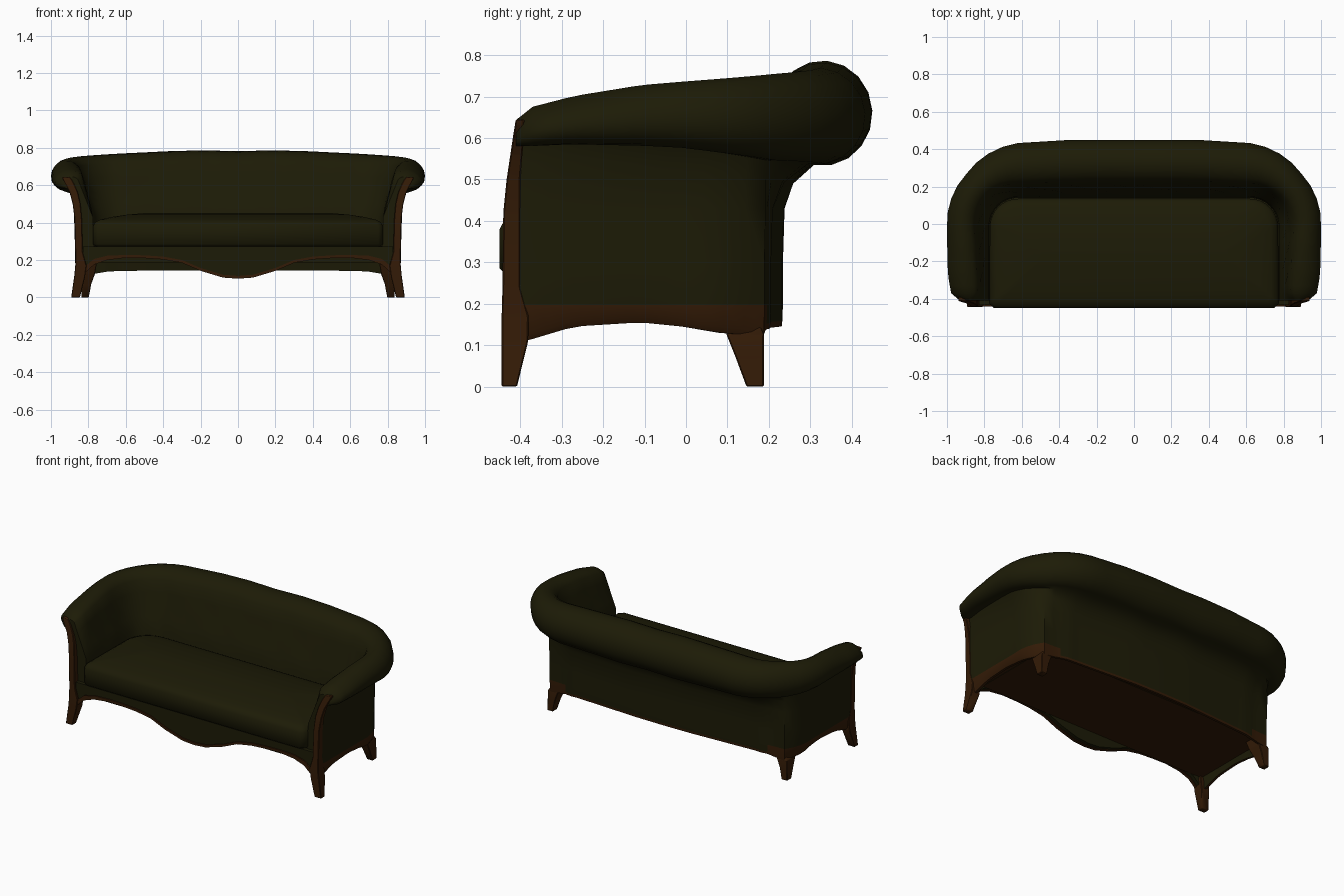
import bpy, bmesh, math

cube = bpy.data.objects.get("Cube")
if cube:
    bpy.data.objects.remove(cube, do_unlink=True)


def material(name, colour):
    mat = bpy.data.materials.new(name)
    mat.use_nodes = True
    mat.diffuse_color = (*colour, 1)
    mat.node_tree.nodes["Principled BSDF"].inputs["Base Color"].default_value = (*colour, 1)
    return mat


FABRIC = material("olive fabric", (.012, .011, .002))
WOOD = material("brown wood", (.034, .011, .002))


def finish(name, bm, mats, rule=None, angle=40):
    """Turn a bmesh into a shaded object, colouring faces by a rule."""
    bmesh.ops.recalc_face_normals(bm, faces=bm.faces[:])
    if rule:
        for f in bm.faces:
            f.material_index = int(rule(f))
    mesh = bpy.data.meshes.new(name)
    bm.to_mesh(mesh)
    bm.free()
    obj = bpy.data.objects.new(name, mesh)
    bpy.context.collection.objects.link(obj)
    for mat in mats:
        mesh.materials.append(mat)
    bpy.ops.object.select_all(action='DESELECT')
    bpy.context.view_layer.objects.active = obj
    obj.select_set(True)
    bpy.ops.object.shade_smooth_by_angle(angle=math.radians(angle))
    return obj


def loft(rings):
    """Skin a list of equal closed rings and cap both ends."""
    bm = bmesh.new()
    loops = [[bm.verts.new(p) for p in ring] for ring in rings]
    for a, b in zip(loops, loops[1:]):
        for i in range(len(a)):
            k = (i + 1) % len(a)
            bm.faces.new((a[i], a[k], b[k], b[i]))
    bm.faces.new(loops[0])
    bm.faces.new(loops[-1])
    return bm


def interp(keys, t):
    """Blend linearly between rows of (t, values...)."""
    for a, b in zip(keys, keys[1:]):
        if t <= b[0]:
            f = (t - a[0]) / (b[0] - a[0])
            return [p + (q - p) * f for p, q in zip(a[1:], b[1:])]
    return list(keys[-1][1:])


# Arms and back: one rolled section swept round a U-shaped path
# columns: path position, roll centre out, centre z, radius out, radius z
ROLL = [
    (0, .12, .615, .04, .03),
    (.1, .13, .63, .078, .047),
    (.35, .14, .645, .085, .058),
    (.75, .147, .656, .082, .073),
    (1, .15, .657, .08, .08),
    (1.5, .155, .65, .087, .105),
    (2, .175, .653, .118, .117),
    (2.4, .188, .66, .12, .122),
    (2.7, .19, .66, .12, .127),
    (3, .19, .66, .12, .122),
]
# columns: path position, wall thickness, bottom height
WALL = [(0, .098, .105), (.1, .1, .115), (.35, .1, .145), (.75, .1, .155), (1, .1, .145),
        (1.25, .115, .13), (1.5, .132, .122), (1.625, .093, .13), (1.75, .073, .138),
        (2, .066, .142), (2.7, .092, .145), (3, .094, .145)]
HALF, REAR, RADIUS, PANEL = .77, .14, .15, .188


def path(t):
    """Point and outward direction on the left half of the path."""
    if t <= 1:
        return HALF, -.41 + (REAR - RADIUS + .41) * t, 1, 0
    if t <= 2:
        a = (t - 1) * math.pi / 2
        c, s = math.cos(a), math.sin(a)
        return HALF - RADIUS + RADIUS * c, REAR - RADIUS + RADIUS * s, c, s
    return (HALF - RADIUS) * (3 - t), REAR, 0, 1


def section(t, index):
    cx, cz, rx, rz = interp(ROLL, t)
    wall, low = interp(WALL, t)
    droop = .016 * max(0, min(1, 1.6 - t))
    arc = [(cx + rx * math.cos(a), cz + rz * math.sin(a) - droop * max(0, math.cos(a)))
           for a in (math.radians(147 - 20.6 * i) for i in range(13))]
    pts = [(0, PANEL), (0, .3), (.006, .43)]
    # shallow tufting on the inner face
    for row in range(1, 4):
        f = row / 4
        tuft = .005 * math.cos(math.pi * (index / 2 + row)) if t > .2 else 0
        pts.append((.006 + (arc[0][0] - .006) * f + tuft, .43 + (arc[0][1] - .43) * f))
    pts += arc
    end = arc[-1]
    tuck = .018 if t < 1.4 else .003
    pts += [(wall + (end[0] - wall) * .35, end[1] - .045), (wall + .004, .43),
            (wall, .3), (wall, .197), (wall - tuck / 2, low + .014), (wall - tuck, low),
            (wall - tuck - .015, low), (wall - tuck - .02, PANEL)]
    return pts


steps = [0, .04, .1] + [.1 + .1 * i for i in range(1, 9)]
steps += [1 + .125 * i for i in range(8)] + [2 + .1 * i for i in range(11)]
half = []
for n, t in enumerate(steps):
    x, y, nx, ny = path(t)
    half.append([(x + nx * d, y + ny * d, z) for d, z in section(t, n)])
other = [[(-x, y, z) for x, y, z in ring] for ring in reversed(half[:-1])]


def shell_wood(face):
    """Wooden lower rail: deep on the sides and corners, thin along the back."""
    c, n = face.calc_center_median(), face.normal
    if n.z < -.8:
        return c.z < .2
    limit = .2 if abs(c.x) > .72 else .158
    return c.z < limit and c.y > -.409 and n.x * c.x + n.y * (c.y + .1) > 0


finish("arms_and_back", loft(half + other), [FABRIC, WOOD], shell_wood, 50)


# Seat base with a recessed wooden underside
def box_ring(x0, x1, y0, y1, z):
    return [(x0, y0, z), (x1, y0, z), (x1, y1, z), (x0, y1, z)]


finish("seat_base", loft([box_ring(-.78, .78, -.4, .15, z) for z in (PANEL - .002, .275)]),
       [FABRIC, WOOD], lambda f: f.normal.z < -.5)

# Seat cushion: rounded rear corners, crowned top
outline = [(-.775, -.425), (-.75, -.45), (.75, -.45), (.775, -.425)]
for side in (1, -1):
    for i in range(9):
        a = math.pi / 16 * (i if side > 0 else 8 - i)
        outline.append((side * (.62 + .15 * math.cos(a)), -.015 + .15 * math.sin(a)))
levels = [(.015, .272), (0, .285), (0, .38), (.012, .402), (.04, .416),
          (.1, .43), (.18, .442), (.27, .45)]
rings = [[(x * (1 - inset / .78), -.155 + (y + .155) * (1 - inset / .3), z)
          for x, y in outline] for inset, z in levels]
finish("seat_cushion", loft(rings), [FABRIC], angle=55)

# Scalloped front rail and its wooden edge, which widens towards the posts
SCALLOP = [(0, .1), (.08, .106), (.2, .142), (.3, .185), (.4, .203),
           (.5, .21), (.6, .212), (.7, .2), (.77, .175), (.83, .12)]
edge = [(-x, z) for x, z in reversed(SCALLOP[1:])] + SCALLOP


def rail(lift, height, y0, y1):
    """Strip following the scallop up to a given height."""
    rows = []
    for x, z in edge:
        top = height(abs(x), z)
        rows.append([(x, y0, z + lift), (x, y0, top), (x, y1, top), (x, y1, z + lift)])
    return loft(rows)


finish("front_rail", rail(.004, lambda x, z: .272, -.432, -.398), [FABRIC])
finish("front_rail_edge",
       rail(0, lambda x, z: z + .015 + .1 * max(0, x - .62), -.44, -.42), [WOOD])

# Front posts run from the foot up into the arm scroll; rear legs splay at the corners
POST = [(.845, .892, -.445, -.408, 0), (.818, .876, -.445, -.381, .11),
        (.81, .87, -.445, -.38, .17), (.83, .87, -.443, -.4, .24),
        (.835, .874, -.441, -.4, .42), (.842, .884, -.433, -.4, .5),
        (.856, .9, -.424, -.395, .56), (.876, .924, -.417, -.39, .607),
        (.89, .937, -.413, -.39, .632), (.9, .94, -.411, -.39, .645)]
LEG = [(.798, .838, .146, .188, 0), (.785, .836, .12, .188, .07),
       (.765, .835, .098, .188, .125), (.755, .8, .08, .165, .18)]
for side, word in ((1, "left"), (-1, "right")):
    for name, rows in (("front_post", POST), ("rear_leg", LEG)):
        bm = loft([[(side * x, y, z) for x, y, z in box_ring(*row)] for row in rows])
        bmesh.ops.recalc_face_normals(bm, faces=bm.faces[:])
        bmesh.ops.bevel(bm, geom=bm.edges[:], offset=.003, segments=1, affect='EDGES')
        finish(f"{word}_{name}", bm, [WOOD])
